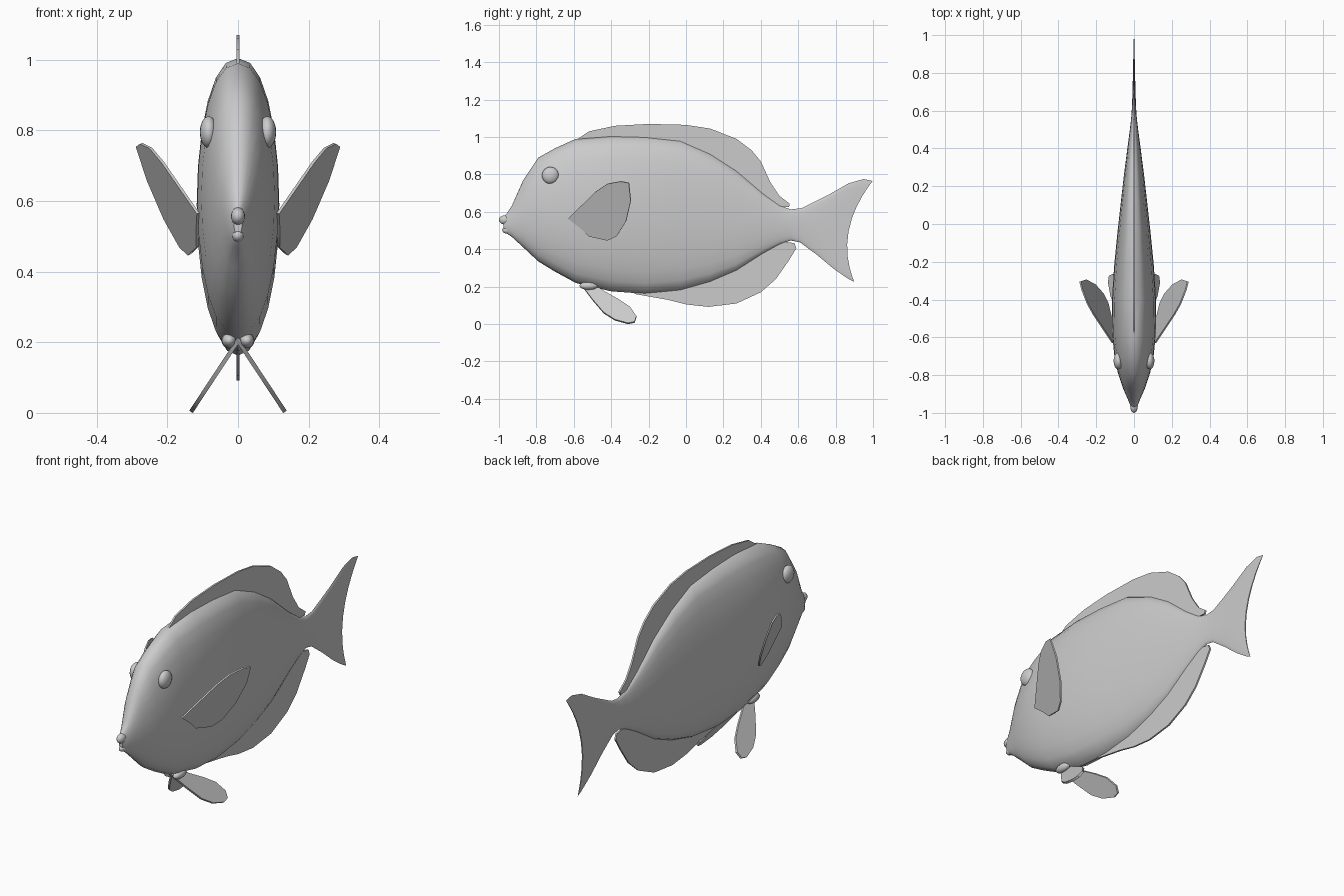
import bpy, bmesh, math
from mathutils import Vector


def finish(name, bm, angle=40):
    bmesh.ops.recalc_face_normals(bm, faces=bm.faces)
    me = bpy.data.meshes.new(name)
    bm.to_mesh(me)
    bm.free()
    ob = bpy.data.objects.new(name, me)
    bpy.context.collection.objects.link(ob)
    bpy.ops.object.select_all(action='DESELECT')
    ob.select_set(True)
    bpy.context.view_layer.objects.active = ob
    bpy.ops.object.shade_smooth_by_angle(angle=math.radians(angle))
    return ob


def fin(name, outline, place, thick):
    """Thin slab from a side outline (y, z); place gives x for each point."""
    bm = bmesh.new()
    pts = [Vector((place(y, z), y, z)) for y, z in outline]
    normal = sum((a.cross(b) for a, b in zip(pts, pts[1:] + pts[:1])), Vector()).normalized()
    f = bm.faces.new([bm.verts.new(p - normal * thick / 2) for p in pts])
    new = bmesh.ops.extrude_face_region(bm, geom=[f])
    bmesh.ops.translate(bm, vec=normal * thick,
                        verts=[g for g in new['geom'] if isinstance(g, bmesh.types.BMVert)])
    return finish(name, bm)


def ellipsoid(name, centre, radii, u=20, v=12):
    bm = bmesh.new()
    bmesh.ops.create_uvsphere(bm, u_segments=u, v_segments=v, radius=1)
    for vert in bm.verts:
        vert.co = Vector(c + r * k for c, r, k in zip(centre, radii, vert.co))
    return finish(name, bm, 60)


# Body stations: y, top z, bottom z, half width
body = [
    (-0.975, 0.575, 0.505, 0.012), (-0.96, 0.59, 0.485, 0.020),
    (-0.93, 0.635, 0.465, 0.032), (-0.87, 0.77, 0.41, 0.058),
    (-0.79, 0.89, 0.335, 0.085), (-0.70, 0.94, 0.28, 0.104),
    (-0.59, 0.99, 0.22, 0.115), (-0.40, 1.005, 0.175, 0.117),
    (-0.22, 1.0, 0.162, 0.105), (-0.03, 0.98, 0.18, 0.086),
    (0.13, 0.91, 0.225, 0.068), (0.27, 0.82, 0.285, 0.052),
    (0.41, 0.70, 0.375, 0.034), (0.50, 0.635, 0.425, 0.022),
]
# Tail stations: top y, top z, bottom y, bottom z, half width, forward bow
tail = [
    (0.56, 0.613, 0.56, 0.447, 0.015, 0), (0.62, 0.62, 0.61, 0.437, 0.011, 0),
    (0.76, 0.69, 0.70, 0.37, 0.007, 0), (0.87, 0.753, 0.79, 0.295, 0.006, 0.03),
    (0.95, 0.775, 0.87, 0.24, 0.004, 0.06), (0.998, 0.765, 0.90, 0.225, 0.003, 0.08),
]

# Body and tail as one loft
N = 24
bm = bmesh.new()
rings = []
for yt, zt, yb, zb, w, bow in [(y, t, y, b, w, 0) for y, t, b, w in body] + tail:
    ring = []
    for i in range(N):
        a = 2 * math.pi * i / N
        s, u = math.sin(a), math.cos(a)
        x = w * math.copysign(abs(s) ** 0.9, s)
        k = (1 + u) / 2
        y = yb + (yt - yb) * k - bow * (1 - u * u)
        ring.append(bm.verts.new((0 if i % (N // 2) == 0 else x, y, zb + (zt - zb) * k)))
    rings.append(ring)
for a, b in zip(rings, rings[1:]):
    for i in range(N):
        j = (i + 1) % N
        bm.faces.new((a[i], a[j], b[j], b[i]))
for r in (rings[0], rings[-1]):
    for i in range(N // 2):
        corners = [r[i], r[i + 1], r[(N - i - 1) % N], r[(N - i) % N]]
        bm.faces.new(list(dict.fromkeys(corners)))
finish("body", bm)

# Lips
ellipsoid("upper_lip", (0, -0.967, 0.557), (0.02, 0.033, 0.025), 16, 10)
ellipsoid("lower_lip", (0, -0.953, 0.502), (0.017, 0.03, 0.019), 16, 10)

# Dorsal and anal fins
fin("dorsal_fin", [
    (-0.60, 0.975), (-0.52, 1.03), (-0.38, 1.06), (-0.2, 1.07), (0, 1.065), (0.13, 1.045),
    (0.27, 0.99), (0.35, 0.93), (0.40, 0.87), (0.45, 0.76), (0.50, 0.685), (0.555, 0.643),
    (0.55, 0.625), (0.49, 0.63), (0.40, 0.68), (0.27, 0.79), (0.13, 0.88), (-0.03, 0.95),
    (-0.3, 0.975)], lambda y, z: 0, 0.009)
fin("anal_fin", [
    (-0.30, 0.18), (-0.27, 0.16), (-0.1, 0.13), (0, 0.105), (0.12, 0.092), (0.27, 0.11),
    (0.40, 0.17), (0.48, 0.24), (0.55, 0.34), (0.59, 0.405), (0.58, 0.432), (0.53, 0.44),
    (0.41, 0.39), (0.27, 0.31), (0.13, 0.25), (-0.03, 0.205)], lambda y, z: 0, 0.009)

# Paired parts on both sides
pectoral = [(-0.63, 0.565), (-0.48, 0.71), (-0.42, 0.75), (-0.35, 0.763), (-0.305, 0.755),
            (-0.295, 0.66), (-0.32, 0.55), (-0.37, 0.47), (-0.42, 0.447), (-0.52, 0.47),
            (-0.56, 0.51)]
pelvic = [(-0.56, 0.21), (-0.5, 0.13), (-0.44, 0.06), (-0.38, 0.022), (-0.31, 0.003),
          (-0.275, 0.01), (-0.265, 0.04), (-0.3, 0.09), (-0.36, 0.13), (-0.44, 0.175),
          (-0.49, 0.21)]
for side, s in (("left", 1), ("right", -1)):
    fin(side + "_pectoral_fin", pectoral,
        lambda y, z: s * (0.113 + 0.323 * (y + 0.63) + 0.358 * (z - 0.565)), 0.008)
    fin(side + "_pelvic_fin", pelvic, lambda y, z: s * (0.135 - 0.66 * z), 0.012)
    ellipsoid(side + "_pelvic_base", (s * 0.025, -0.52, 0.205), (0.022, 0.05, 0.022), 12, 8)
    ellipsoid(side + "_eye", (s * 0.083, -0.725, 0.795), (0.025, 0.045, 0.045))
